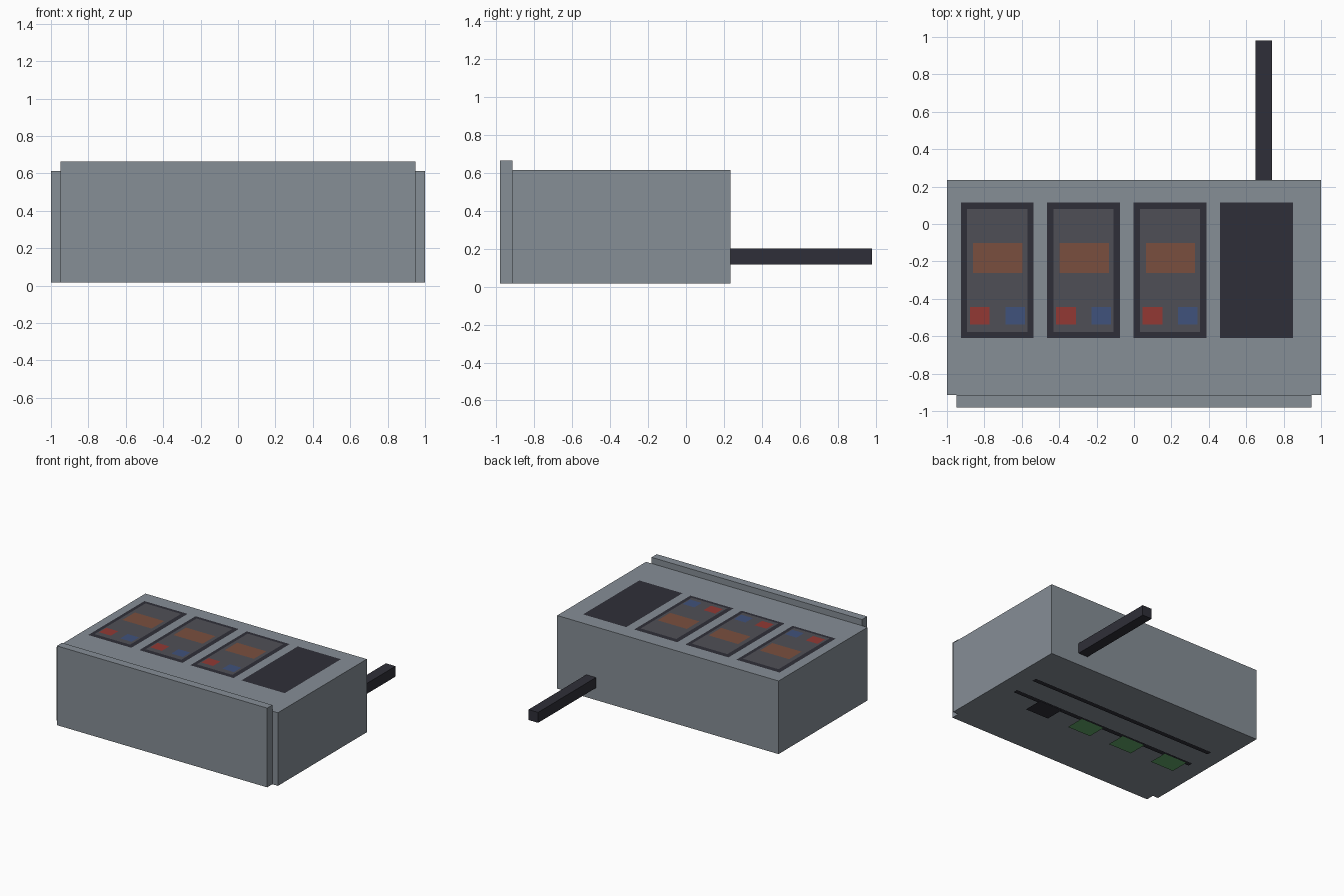
import bpy, bmesh

if "Cube" in bpy.data.objects:
    bpy.data.objects.remove(bpy.data.objects["Cube"])

def material(name, r, g, b):
    def lin(c):
        c /= 255
        return c / 12.92 if c <= 0.04045 else ((c + 0.055) / 1.055) ** 2.4
    m = bpy.data.materials.new(name)
    m.diffuse_color = (lin(r), lin(g), lin(b), 1)
    m.use_nodes = True
    m.node_tree.nodes["Principled BSDF"].inputs["Base Color"].default_value = m.diffuse_color
    return m

GREY = material("housing grey", 134, 142, 150)
DARK = material("dark trim", 47, 47, 56)
PANEL = material("panel grey", 79, 79, 86)
ORANGE = material("display orange", 122, 79, 62)
RED = material("button red", 146, 57, 52)
BLUE = material("button blue", 64, 82, 124)
GREEN = material("contact green", 98, 168, 106)

def finish(name, bm, mat):
    me = bpy.data.meshes.new(name)
    bm.to_mesh(me)
    bm.free()
    me.materials.append(mat)
    ob = bpy.data.objects.new(name, me)
    bpy.context.collection.objects.link(ob)
    return ob

def box(name, x, y, z, mat):
    """Box from (min, max) pairs."""
    bm = bmesh.new()
    bmesh.ops.create_cube(bm, size=1)
    for v in bm.verts:
        v.co = [lo + (hi - lo) * (c + 0.5) for c, (lo, hi) in zip(v.co, (x, y, z))]
    return finish(name, bm, mat)

def sheet(name, x, y, z, mat, up=True):
    """Flat decal sheet facing up or down."""
    bm = bmesh.new()
    pts = [(x[0], y[0]), (x[1], y[0]), (x[1], y[1]), (x[0], y[1])]
    if not up:
        pts.reverse()
    bm.faces.new([bm.verts.new((a, b, z)) for a, b in pts])
    return finish(name, bm, mat)

# Housing, raised front plate and rear bar
box("housing", (-1, 1), (-0.913, 0.234), (0.016, 0.613), GREY)
box("front_plate", (-0.95, 0.95), (-0.98, -0.913), (0.016, 0.663), GREY)
box("rear_bar", (0.65, 0.737), (0.234, 0.98), (0.115, 0.2), DARK)

# Four bays on the top, the last one blank
for i in range(4):
    x0 = -0.926 + 0.4617 * i
    n = f"_{i + 1}"
    sheet("bay_frame" + n, (x0, x0 + 0.39), (-0.61, 0.115), 0.617, DARK)
    if i == 3:
        continue
    sheet("bay_panel" + n, (x0 + 0.034, x0 + 0.356), (-0.578, 0.08), 0.621, PANEL)
    sheet("display" + n, (x0 + 0.066, x0 + 0.33), (-0.263, -0.102), 0.625, ORANGE)
    sheet("red_button" + n, (x0 + 0.048, x0 + 0.154), (-0.538, -0.443), 0.625, RED)
    sheet("blue_button" + n, (x0 + 0.238, x0 + 0.342), (-0.538, -0.443), 0.625, BLUE)

# Underside: two long slots and four contact pads
for i, y in enumerate((-0.143, -0.363)):
    sheet(f"slot_{i + 1}", (-0.855, 0.855), (y - 0.02, y + 0.02), 0.008, DARK, up=False)
for i, x in enumerate((-0.70, -0.29, 0.11, 0.52)):
    sheet(f"contact_pad_{i + 1}", (x - 0.107, x + 0.107), (-0.51, -0.35), 0.0,
          DARK if i == 3 else GREEN, up=False)
